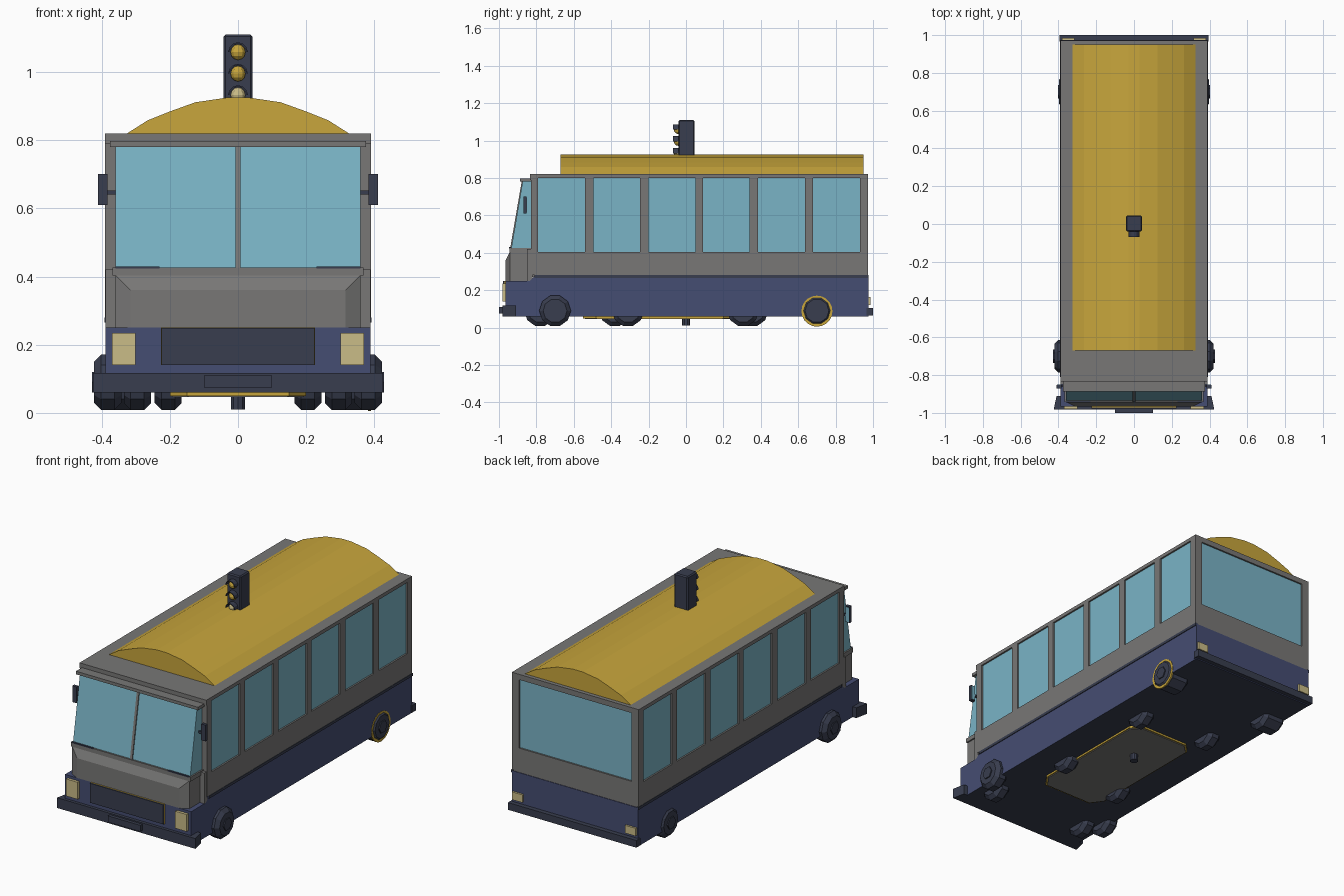
import bpy, bmesh, math
from mathutils import Matrix, Vector

old = bpy.data.objects.get("Cube")
if old:
    bpy.data.objects.remove(old, do_unlink=True)


def lin(c):
    c /= 255
    return c / 12.92 if c < 0.04 else ((c + 0.055) / 1.055) ** 2.4


def material(name, r, g, b):
    m = bpy.data.materials.new(name)
    m.use_nodes = True
    col = (lin(r), lin(g), lin(b), 1)
    m.diffuse_color = col
    m.node_tree.nodes["Principled BSDF"].inputs["Base Color"].default_value = col
    return m


grey = material("body grey", 120, 119, 118)
navy = material("skirt navy", 69, 77, 114)
dark = material("dark slate", 56, 61, 78)
yellow = material("roof yellow", 200, 166, 60)
glass = material("window blue", 122, 180, 198)
cream = material("lamp cream", 202, 188, 135)


def finish(name, bm, *mats):
    bmesh.ops.recalc_face_normals(bm, faces=bm.faces[:])
    me = bpy.data.meshes.new(name)
    bm.to_mesh(me)
    bm.free()
    ob = bpy.data.objects.new(name, me)
    bpy.context.collection.objects.link(ob)
    for m in mats:
        me.materials.append(m)
    return ob


def box(name, mat, x, y, z, bevel=0):
    """Box from (min, max) pairs on each axis."""
    bm = bmesh.new()
    bmesh.ops.create_cube(bm, size=1)
    for v in bm.verts:
        v.co = Vector([a + (b - a) * (c + 0.5) for (a, b), c in zip((x, y, z), v.co)])
    if bevel:
        bmesh.ops.bevel(bm, geom=bm.edges[:], offset=bevel, segments=1, affect='EDGES')
    return finish(name, bm, mat)


def pair(name, mat, x, y, z):
    """Box on the left side and its mirror on the right."""
    box("left_" + name, mat, x, y, z)
    box("right_" + name, mat, (-x[1], -x[0]), y, z)


def extrude(name, points, axis, lo, hi, *mats):
    """Extrude a closed profile along the x, y or z axis."""
    bm = bmesh.new()

    def place(p, t):
        q = list(p)
        q.insert(axis, t)
        return bm.verts.new(q)

    face = bm.faces.new([place(p, lo) for p in points])
    new = bmesh.ops.extrude_face_region(bm, geom=[face])["geom"]
    step = Vector()
    step[axis] = hi - lo
    bmesh.ops.translate(bm, vec=step, verts=[g for g in new if isinstance(g, bmesh.types.BMVert)])
    return finish(name, bm, *mats)


def cylinder(name, mat, centre, radius, depth, sides, axis='X', tip=None, bevel=0):
    bm = bmesh.new()
    rot = {'X': Matrix.Rotation(math.pi / 2, 4, 'Y'), 'Z': Matrix()}[axis]
    bmesh.ops.create_cone(bm, cap_ends=True, segments=sides, radius1=radius,
                          radius2=radius if tip is None else tip, depth=depth,
                          matrix=Matrix.Translation(centre) @ rot)
    if bevel:
        rims = [e for e in bm.edges if any(len(f.verts) > 4 for f in e.link_faces)]
        bmesh.ops.bevel(bm, geom=rims, offset=bevel, segments=1, affect='EDGES')
    return finish(name, bm, mat)


# Skirt, with a dark underside
skirt = extrude("skirt", [(-.965, .06), (.975, .06), (.975, .275), (-.81, .275),
                          (-.835, .25), (-.965, .25)], 0, -.388, .388, navy, dark)
for p in skirt.data.polygons:
    p.material_index = int(p.normal.z < -.9)
pair("trim", dark, (.38, .392), (-.81, .975), (.265, .28))

# Main body: core, then rails and pillars standing proud of the glass
box("body_core", grey, (-.378, .378), (-.83, .96), (.27, .82))
pair("lower_rail", grey, (.37, .39), (-.83, .972), (.28, .405))
pair("upper_rail", grey, (.37, .39), (-.83, .972), (.8, .82))
pair("side_glass", glass, (.376, .381), (-.8, .94), (.4, .805))
starts = [-.79, -.495, -.2, .09, .385, .68]
edges = [-.83] + [e for s in starts for e in (s, s + .25)] + [.972]
for i in range(0, len(edges), 2):
    pair(f"pillar_{i // 2 + 1}", grey, (.37, .39), (edges[i], edges[i + 1]), (.4, .805))
box("rear_glass", glass, (-.355, .355), (.957, .963), (.4, .8))
box("rear_lower_rail", grey, (-.38, .38), (.95, .972), (.275, .41))
box("rear_upper_rail", grey, (-.38, .38), (.95, .972), (.79, .82))
pair("rear_post", grey, (.345, .38), (.95, .972), (.4, .8))
box("front_header", grey, (-.39, .39), (-.835, -.82), (.79, .82))

# Cab: nose, windscreen, divider, visor and wipers
bm = bmesh.new()
rings = []
for z, w, front in ((.25, .315, -.965), (.36, .315, -.965), (.405, .36, -.942)):
    ring = [(-.36, -.83), (-.36, -.942), (-w, front), (w, front), (.36, -.942), (.36, -.83)]
    rings.append([bm.verts.new((x, y, z)) for x, y in ring])
for a, b in zip(rings, rings[1:]):
    for i in range(6):
        j = (i + 1) % 6
        bm.faces.new((a[i], a[j], b[j], b[i]))
bm.faces.new(rings[0])
bm.faces.new(rings[-1])
bmesh.ops.remove_doubles(bm, verts=bm.verts[:], dist=.0005)
finish("nose", bm, grey)
pair("nose_cheek", grey, (.35, .388), (-.85, -.82), (.25, .42))
box("windscreen_sill", grey, (-.368, .368), (-.943, -.83), (.403, .427))
extrude("windscreen", [(-.83, .425), (-.934, .425), (-.872, .79), (-.83, .79)], 0, -.36, .36, glass)
extrude("screen_divider", [(-.92, .425), (-.94, .425), (-.878, .785), (-.86, .785)], 0, -.007, .007, grey)
box("sun_visor", grey, (-.375, .375), (-.887, -.83), (.78, .797))
pair("wiper", dark, (.23, .36), (-.946, -.936), (.424, .43))

# Front skirt details and bumpers
box("grille_frame", yellow, (-.226, .226), (-.971, -.96), (.14, .25))
box("grille", dark, (-.225, .225), (-.978, -.97), (.141, .249))
pair("headlight", cream, (.3, .37), (-.98, -.96), (.14, .235))
extrude("front_bumper", [(-.41, -.91), (.41, -.91), (.425, -.982), (-.425, -.982)], 2, .06, .117, dark)
box("front_plate", dark, (-.1, .1), (-1, -.98), (.075, .11))
box("rear_bumper", dark, (-.395, .395), (.965, 1), (.065, .105))
pair("rear_light", cream, (.315, .38), (.97, .986), (.12, .163))

# Mirrors
pair("mirror_arm", dark, (.355, .39), (-.862, -.852), (.64, .652))
pair("mirror", dark, (.383, .41), (-.87, -.852), (.61, .7))
pair("mirror_glass", glass, (.386, .407), (-.853, -.849), (.615, .695))

# Arched roof
half = [(.325, .82), (.265, .858), (.2, .884), (.125, .911), (.03, .925)]
arch = half + [(-x, z) for x, z in reversed(half)]
extrude("roof_arch", arch, 1, -.67, .95, yellow)

# Signal lamp on the roof
box("signal_case", dark, (-.042, .042), (-.04, .045), (.915, 1.11), bevel=.006)
for i, mat in enumerate((cream, yellow, yellow)):
    z = .932 + i * .063
    bm = bmesh.new()
    bmesh.ops.create_uvsphere(bm, u_segments=10, v_segments=6, radius=.023,
                              matrix=Matrix.Translation((0, -.042, z)))
    finish(f"signal_lamp_{i + 1}", bm, mat)
    outer = [(.029 * math.cos(a * math.pi / 6), z + .029 * math.sin(a * math.pi / 6)) for a in range(7)]
    inner = [(x * .86, z + (h - z) * .86) for x, h in reversed(outer)]
    extrude(f"signal_hood_{i + 1}", outer + inner, 1, -.07, -.038, dark)

# Wheels, each with a small raised hub
for side, label in ((1, "left"), (-1, "right")):
    for name, x, y, width in (("front_wheel", .382, -.7, .08), ("front_inner_wheel", .295, -.78, .08),
                              ("rear_wheel", .33, .7, .135),
                              ("mid_front_wheel", .205, -.345 + side * .035, .08),
                              ("mid_rear_wheel", .205, .33 - side * .025, .08)):
        cylinder(f"{label}_{name}", dark, (side * x, y, .09), .085, width, 10, bevel=.02)
        cylinder(f"{label}_{name}_hub", dark, (side * (x + width / 2), y, .09), .035, .012, 6)
cylinder("rear_arch_ring", yellow, (.386, .7, .088), .083, .008, 20)

# Underside
extrude("belly_rim", [(-.15, -.55), (.15, -.55), (.2, -.48), (.2, .2), (.15, .25),
                      (-.15, .25), (-.2, .2), (-.2, -.48)], 2, .05, .062, yellow)
extrude("belly_panel", [(-.145, -.54), (.145, -.54), (.193, -.475), (.193, .195), (.145, .242),
                        (-.145, .242), (-.193, .195), (-.193, -.475)], 2, .046, .055, grey)
cylinder("belly_post", dark, (0, 0, .035), .022, .05, 10, axis='Z')
